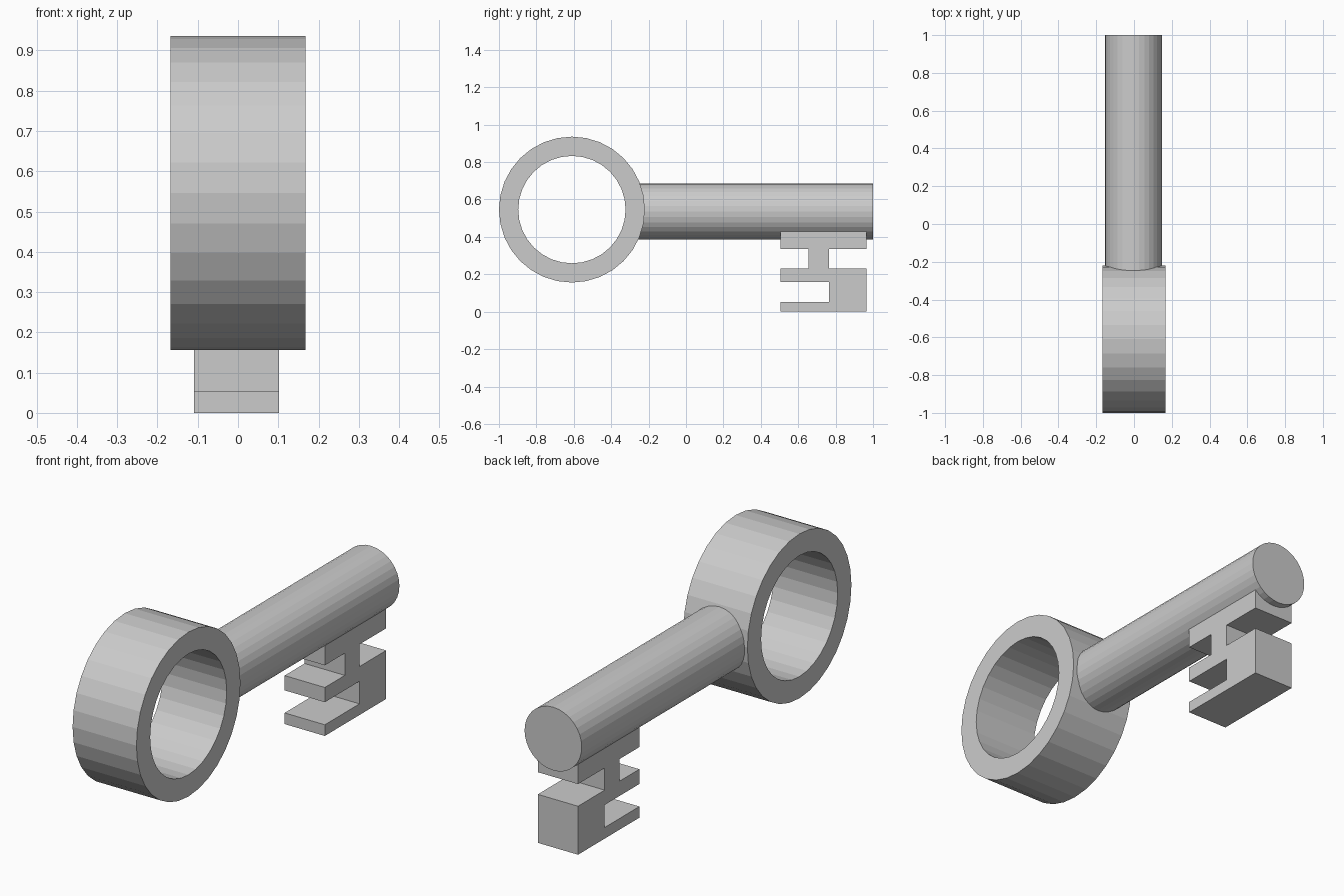
import bpy, bmesh
from math import sin, cos, pi

if "Cube" in bpy.data.objects:
    bpy.data.objects.remove(bpy.data.objects["Cube"])


def make_object(name, bm):
    bmesh.ops.recalc_face_normals(bm, faces=bm.faces)
    mesh = bpy.data.meshes.new(name)
    bm.to_mesh(mesh)
    bm.free()
    obj = bpy.data.objects.new(name, mesh)
    bpy.context.collection.objects.link(obj)
    return obj


def circle(n, r, a, b):
    return [(a + r * cos(2 * pi * i / n), b + r * sin(2 * pi * i / n)) for i in range(n)]


def extrude_profile(name, points, x0, x1):
    # solid from a closed (y, z) outline
    bm = bmesh.new()
    face = bm.faces.new([bm.verts.new((x0, y, z)) for y, z in points])
    out = bmesh.ops.extrude_face_region(bm, geom=[face], use_keep_orig=True)
    moved = [g for g in out["geom"] if isinstance(g, bmesh.types.BMVert)]
    bmesh.ops.translate(bm, verts=moved, vec=(x1 - x0, 0, 0))
    return make_object(name, bm)


SIDES = 32

# Round bow: square-section ring
bm = bmesh.new()
loops = [[bm.verts.new((x, y, z)) for y, z in circle(SIDES, r, -0.61, 0.546)]
         for r, x in ((0.39, -0.168), (0.39, 0.167), (0.287, 0.167), (0.287, -0.168))]
for k in range(4):
    a, b = loops[k], loops[(k + 1) % 4]
    for i in range(SIDES):
        j = (i + 1) % SIDES
        bm.faces.new((a[i], a[j], b[j], b[i]))
make_object("bow_ring", bm)

# Shaft: cylinder along y, starting inside the ring wall
bm = bmesh.new()
ends = [[bm.verts.new((x, y, z)) for x, z in circle(SIDES, 0.15, -0.003, 0.535)]
        for y in (-0.27, 1.0)]
for end in ends:
    bm.faces.new(end)
for i in range(SIDES):
    j = (i + 1) % SIDES
    bm.faces.new((ends[0][i], ends[0][j], ends[1][j], ends[1][i]))
make_object("shaft", bm)

# Notched bit under the shaft
bit = [(0.505, 0.43), (0.505, 0.335), (0.655, 0.335), (0.655, 0.23),
       (0.505, 0.23), (0.505, 0.16), (0.765, 0.16), (0.765, 0.053),
       (0.505, 0.053), (0.505, 0.0), (0.965, 0.0), (0.965, 0.23),
       (0.765, 0.23), (0.765, 0.335), (0.965, 0.335), (0.965, 0.43)]
extrude_profile("key_bit", bit, -0.109, 0.102)
